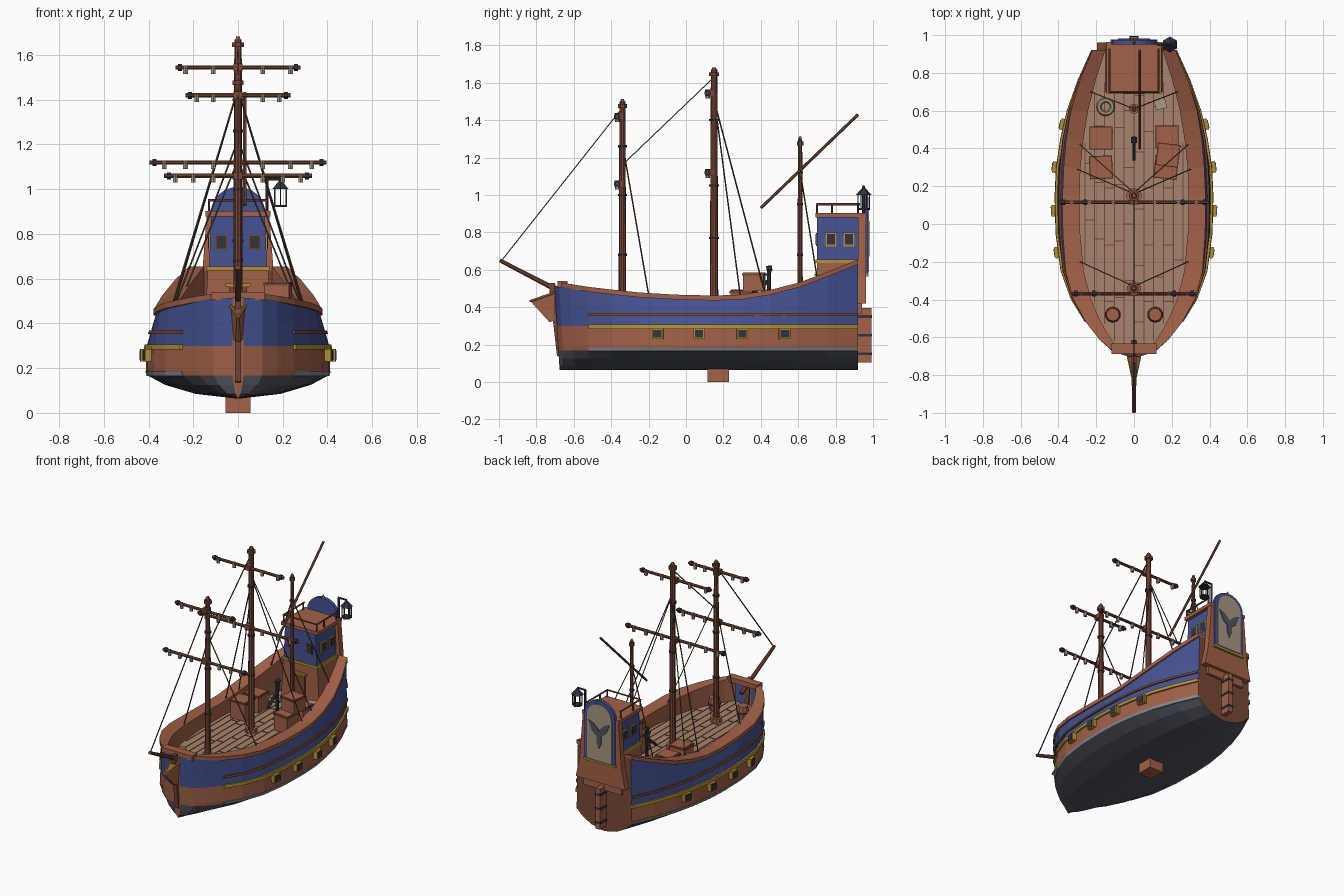
import bpy, bmesh, math
from mathutils import Vector, Matrix

if "Cube" in bpy.data.objects:
    bpy.data.objects.remove(bpy.data.objects["Cube"])

def mat(name, r, g, b):
    m = bpy.data.materials.new(name)
    m.diffuse_color = (r, g, b, 1)
    m.use_nodes = True
    m.node_tree.nodes["Principled BSDF"].inputs["Base Color"].default_value = m.diffuse_color
    return m

WOOD = mat("warm wood", .36, .12, .065)
DARK = mat("dark wood", .19, .064, .037)
BLUE = mat("blue paint", .06, .085, .29)
TAR = mat("dark grey bottom", .08, .088, .11)
GREY = mat("light grey line", .24, .25, .27)
GOLD = mat("yellow trim", .45, .28, .04)
DECK = mat("deck planks", .39, .23, .15)
IRON = mat("black iron", .032, .034, .05)
CLOTH = mat("pale cloth", .39, .31, .22)
ROPE = mat("brown rope", .1, .065, .045)

def make(name, verts, faces, *mats):
    me = bpy.data.meshes.new(name)
    me.from_pydata([tuple(v) for v in verts], [], faces)
    for m in mats:
        me.materials.append(m)
    bm = bmesh.new()
    bm.from_mesh(me)
    bmesh.ops.recalc_face_normals(bm, faces=bm.faces)
    bm.to_mesh(me)
    bm.free()
    ob = bpy.data.objects.new(name, me)
    bpy.context.collection.objects.link(ob)
    return ob

def loft(name, rows, *mats, closed=True):
    n, f = len(rows[0]), []
    for i in range(len(rows) - 1):
        for j in range(n if closed else n - 1):
            k = (j + 1) % n
            f.append((i*n + j, i*n + k, (i+1)*n + k, (i+1)*n + j))
    if closed:
        f += [tuple(range(n)), tuple(range((len(rows)-1)*n, len(rows)*n))]
    return make(name, [p for r in rows for p in r], f, *mats)

def box(name, c, s, m, rz=0):
    rows = [[(x*s[0]/2, y*s[1]/2, z*s[2]/2) for x, y in ((-1, -1), (1, -1), (1, 1), (-1, 1))] for z in (-1, 1)]
    ob = loft(name, rows, m)
    ob.data.transform(Matrix.Translation(c) @ Matrix.Rotation(rz, 4, 'Z'))
    return ob

def tube(name, a, b, r, m, n=8, r2=None):
    a, b = Vector(a), Vector(b)
    q = (b - a).to_track_quat('Z', 'Y')
    rows = [[p + q @ Vector((rr*math.cos(t), rr*math.sin(t), 0)) for t in [2*math.pi*(i+.5)/n for i in range(n)]]
            for p, rr in ((a, r), (b, r if r2 is None else r2))]
    return loft(name, rows, m)

def plate_xz(name, pts, y0, y1, m):
    return loft(name, [[(x, y, z) for x, z in pts] for y in (y0, y1)], m)

def plate_yz(name, pts, m):
    return loft(name, [[(s*x, y, z) for x, y, z in pts] for s in (-1, 1)], m)

def interp(tab, t):
    if t <= tab[0][0]:
        return tab[0][1]
    for (a, va), (b, vb) in zip(tab, tab[1:]):
        if t <= b:
            return va + (vb - va)*(t - a)/(b - a)
    return tab[-1][1]

# Hull shape: half width, sheer and top inset along the length, section fullness by height
WIDTH = [(-.69, .025), (-.665, .11), (-.61, .175), (-.52, .25), (-.4, .325), (-.25, .38), (-.05, .407),
         (.15, .412), (.3, .405), (.45, .382), (.6, .347), (.76, .29), (.92, .217)]
SHEER = [(-.69, .515), (-.5, .485), (-.2, .453), (.1, .44), (.3, .447), (.45, .472), (.6, .51), (.76, .57), (.92, .635)]
TOP = [(-.69, 1), (-.5, .97), (-.3, .93), (0, .89), (.3, .89), (.6, .93), (.92, .96)]
FULL = [(.065, .04), (.085, .46), (.125, .79), (.165, .98), (.19, 1), (.30, .99)]
YS = [w[0] for w in WIDTH]
width = lambda y: interp(WIDTH, y)
sheer = lambda y: interp(SHEER, y)
ZD = .365

def hull_x(y, z):
    f = interp(FULL, z)
    if z > .30:
        f += (interp(TOP, y) - f)*(z - .30)/(sheer(y) - .30)
    return width(y)*f

# Hull shell with a slightly raked bow, painted by height
rows = []
for y in YS:
    t = sheer(y)
    zs = [.065, .085, .125, .168, .19, .30, .30 + (t-.30)*.5, t]
    rake = .06 if y < -.6 else 0
    half = [(hull_x(y, z), y - rake*(z - .3), z) for z in zs]
    rows.append([(-x, a, z) for x, a, z in reversed(half)] + half)
hull = loft("hull", rows, WOOD, BLUE, TAR, closed=False)
for p in hull.data.polygons:
    p.material_index = 1 if p.center.z > .30 else 2 if p.center.z < .168 else 0
make("transom", rows[-1], [tuple(range(16))], DARK)
make("bow_face", rows[0], [tuple(range(16))], WOOD)

# Wales, painted lines, rail and bulwark on both sides
def wale(name, s, z0, z1, out, m):
    loft(name, [[(s*(hull_x(y, z) + o), y, z) for z, o in ((z0, -.01), (z0, out), (z1, out), (z1, -.01))]
                for y in YS if y >= -.52], m)

for s in (-1, 1):
    wale("yellow_wale", s, .283, .306, .012, GOLD)
    wale("upper_wale", s, .352, .368, .01, DARK)
    wale("water_line", s, .165, .185, .004, GREY)
    rail, wall = [], []
    for y in YS[1:]:
        xo, t = hull_x(y, sheer(y)), sheer(y)
        xi = .70*width(y)
        rail.append([(s*(xo + .012), y, t - .006), (s*(xo + .012), y, t + .02), (s*xi, y, t + .02), (s*xi, y, t - .006)])
        wall.append([(s*xi, y, t), (s*xi, y, ZD)])
    loft("rail", rail, WOOD)
    loft("bulwark", wall, WOOD, closed=False)
    # Gun ports
    for y in (-.15, .07, .3, .525):
        x = hull_x(y, .26) + .004
        a = -s*math.atan((width(y + .03) - width(y - .03))/.06)
        box("port_frame", (s*x, y, .258), (.05, .06, .056), GOLD, a)
        box("port_lid", (s*(x + .004), y, .258), (.05, .044, .042), IRON, a)

# Deck with plank seams
dy = YS[1:]
make("deck", [(.705*width(y), y, ZD) for y in dy] + [(-.705*width(y), y, ZD) for y in reversed(dy)],
     [tuple(range(2*len(dy)))], DECK)
for i in range(-5, 6):
    x = i*.052
    ys = [-.64 + .01*k for k in range(140) if .69*width(-.64 + .01*k) > abs(x) + .005]
    box("plank_seam", (x, (ys[0] + ys[-1])/2, ZD + .001), (.005, ys[-1] - ys[0], .004), DARK)
    y = ys[0] + .12 + .11*(i % 3)
    while y < ys[-1] and i < 5:
        if .69*width(y) > abs(x + .052):
            box("plank_joint", (x + .026, y, ZD + .001), (.052, .005, .004), DARK)
        y += .3

# Bow: cap, stem, beak with trimmed edges, and bowsprit
box("bow_cap", (0, -.66, .522), (.24, .055, .035), WOOD)
plate_yz("stem", [(.014, y, z) for y, z in
                  ((-.67, .13), (-.69, .14), (-.715, .36), (-.735, .53), (-.70, .53), (-.67, .3))], DARK)
plate_yz("beak", [(.005, -.83, .43), (.032, -.70, .475), (.02, -.70, .33), (.012, -.73, .32)], WOOD)
for s in (-1, 1):
    tube("beak_trim", (s*.004, -.835, .432), (s*.033, -.70, .478), .006, GOLD, 6)
tube("bowsprit", (0, -.62, .455), (0, -.995, .65), .016, DARK, 8, .011)

# Keel block, rudder and hinges
box("keel_block", (0, .172, .035), (.11, .115, .07), WOOD)
box("rudder", (0, .955, .25), (.035, .075, .29), WOOD)
for z in (.15, .25, .35):
    box("rudder_hinge", (0, .955, z), (.045, .08, .014), IRON)

# Stern cabin: wooden base, blue upper room, yellow band, roof
def frustum(name, z0, z1, a, b, m):
    loft(name, [[(-x, .70, z), (x, .70, z), (x, .94, z), (-x, .94, z)] for z, x in ((z0, a), (z1, b))], m)

frustum("cabin_base", ZD, .64, .15, .135, WOOD)
frustum("cabin_room", .64, .88, .13, .12, BLUE)
box("cabin_band", (0, .817, .645), (.28, .25, .018), GOLD)
box("cabin_roof", (0, .828, .89), (.29, .272, .024), WOOD)
box("cabin_door", (0, .697, .47), (.08, .012, .19), DARK)
box("door_lintel", (0, .695, .572), (.11, .014, .012), GOLD)
for s in (-1, 1):
    box("front_window_frame", (s*.075, .699, .762), (.054, .008, .068), DARK)
    box("front_window", (s*.075, .697, .762), (.042, .01, .056), IRON)
    for y in (.775, .872):
        box("side_window_frame", (s*.124, y, .762), (.016, .06, .076), GOLD)
        box("side_window", (s*.126, y, .762), (.018, .042, .056), IRON)
    tube("roof_side_rail", (s*.13, .70, .95), (s*.13, .93, .95), .006, DARK, 6)
    for y in (.70, .78, .92):
        tube("roof_post", (s*.13, y, .89), (s*.13, y, .95), .006, DARK, 6)
tube("roof_front_rail", (-.135, .70, .95), (.135, .70, .95), .006, DARK, 6)

# Stern board with arched panel and leaf ornament
plate_xz("stern_board", [(-.195, .42), (.195, .42), (.165, .56), (.14, .88), (-.14, .88), (-.165, .56)], .92, .962, WOOD)
def arch(w, z0, zs, zt):
    return [(-w, z0), (w, z0)] + [(w*math.cos(math.pi*i/12), zs + (zt - zs)*math.sin(math.pi*i/12)) for i in range(13)]
plate_xz("stern_arch", arch(.12, .57, .90, 1.01), .95, .973, BLUE)
plate_xz("stern_panel", arch(.097, .585, .89, .985), .955, .978, CLOTH)
box("stern_sill", (0, .955, .572), (.25, .044, .014), GOLD)
tube("arch_finial", (0, .96, 1.0), (0, .96, 1.03), .012, GOLD, 6, .003)
for s in (-1, 1):
    plate_xz("leaf_ornament", [(0, .67), (s*.018, .71), (s*.018, .76), (s*.055, .79), (s*.085, .86),
                               (s*.045, .845), (s*.01, .815), (0, .80)], .96, .982, TAR)

# Stern lantern on a bracket
LX, LY = .19, .95
tube("lantern_post", (.13, LY, .88), (.13, LY, 1.045), .008, IRON, 6)
tube("lantern_arm", (.125, LY, 1.045), (LX, LY, 1.045), .007, IRON, 6)
tube("lantern_roof", (LX, LY, 1.0), (LX, LY, 1.04), .042, IRON, 6, .006)
tube("lantern_base", (LX, LY, .92), (LX, LY, .93), .034, IRON, 6)
for i in range(6):
    a = math.pi*(i + .5)/3
    x, y = LX + .03*math.cos(a), LY + .03*math.sin(a)
    tube("lantern_bar", (x, y, .925), (x, y, 1.0), .004, IRON, 4)

# Masts with collars, bands and caps
def mast(name, y, top, r, bands):
    tube(name, (0, y, ZD), (0, y, top), r, DARK, 10, r*.75)
    tube(name + "_collar", (0, y, ZD), (0, y, ZD + .03), r*1.8, WOOD, 10)
    tube(name + "_cap", (0, y, top - .035), (0, y, top - .015), r*1.25, DARK, 8)
    tube(name + "_tip", (0, y, top - .015), (0, y, top + .012), r*.8, WOOD, 6, r*.4)
    for z in bands:
        tube(name + "_band", (0, y, z - .006), (0, y, z + .006), r*1.12, IRON, 10)

mast("fore_mast", -.34, 1.50, .021, (.68, 1.0, 1.26))
mast("main_mast", .15, 1.67, .023, (.77, 1.05, 1.40))
mast("mizzen_mast", .61, 1.30, .015, (.68, .95, 1.12))

# Yards with furling ties and iron tips
for name, y, z, h, ties in (("fore_lower_yard", -.368, 1.06, .33, (.11, .2, .28)),
                            ("fore_upper_yard", -.368, 1.42, .235, (.11, .185)),
                            ("main_lower_yard", .115, 1.12, .395, (.11, .235, .33)),
                            ("main_upper_yard", .115, 1.545, .28, (.11, .235))):
    tube(name, (-h, y, z), (h, y, z), .01, DARK, 8)
    box(name + "_sling", (0, y + .012, z), (.04, .05, .035), DARK)
    for s in (-1, 1):
        tube(name + "_tip", (s*(h - .03), y, z), (s*(h - .012), y, z), .017, IRON, 8)
        for x in ties:
            tube(name + "_tie", (s*x, y, z - .03), (s*x, y, z + .008), .012, CLOTH, 6)
tube("gaff", (.03, .40, .93), (.03, .92, 1.43), .008, DARK, 6)

# Rigging
def rope(name, a, b):
    tube(name, a, b, .004, ROPE, 4)

rope("fore_stay", (0, -.345, 1.46), (0, -.985, .65))
rope("main_stay", (0, .14, 1.62), (0, -.32, 1.18))
for s in (-1, 1):
    for y, z, ye in ((-.33, 1.22, -.2), (.16, 1.45, .29), (.165, 1.45, .42), (.61, 1.13, .70)):
        rope("shroud", (0, y, z), (s*.74*width(ye), ye, sheer(ye) + .015))

# Deck cargo: crates, barrels, rope coil, sack and hand pump
def crate(x, y, z, s, h, rz=0):
    box("crate", (x, y, z + h/2), (s, s, h), WOOD, rz)
    box("crate_lid", (x, y, z + h), (s + .01, s + .01, .012), DARK, rz)
    box("crate_lid_top", (x, y, z + h + .004), (s - .004, s - .004, .012), WOOD, rz)

for x, y, h, rz in ((-.175, .455, .11, 0), (-.175, .3, .12, .04), (.175, .46, .11, 0), (.17, .3, .115, -.1)):
    crate(x, y, ZD, .112, h, rz)
crate(.18, .365, ZD + .12, .11, .09, -.12)
for s in (-1, 1):
    tube("barrel", (s*.112, -.48, ZD), (s*.112, -.48, ZD + .045), .034, WOOD, 10, .041)
    tube("barrel_top", (s*.112, -.48, ZD + .045), (s*.112, -.48, ZD + .09), .041, WOOD, 10, .034)
    tube("barrel_hoop", (s*.112, -.48, ZD + .04), (s*.112, -.48, ZD + .05), .043, IRON, 10)
bpy.ops.mesh.primitive_torus_add(location=(-.15, .62, ZD + .015), major_radius=.036, minor_radius=.013,
                                 major_segments=14, minor_segments=6)
bpy.context.object.name = "rope_coil"
bpy.context.object.data.materials.append(CLOTH)
box("sack", (.14, .635, ZD + .03), (.06, .055, .06), CLOTH, .25)
tube("pump_post", (0, .44, ZD), (0, .445, .60), .012, IRON, 8)
tube("pump_head", (0, .43, .605), (0, .46, .61), .016, IRON, 8)
tube("pump_handle", (0, .34, .46), (0, .44, .54), .01, IRON, 6)
